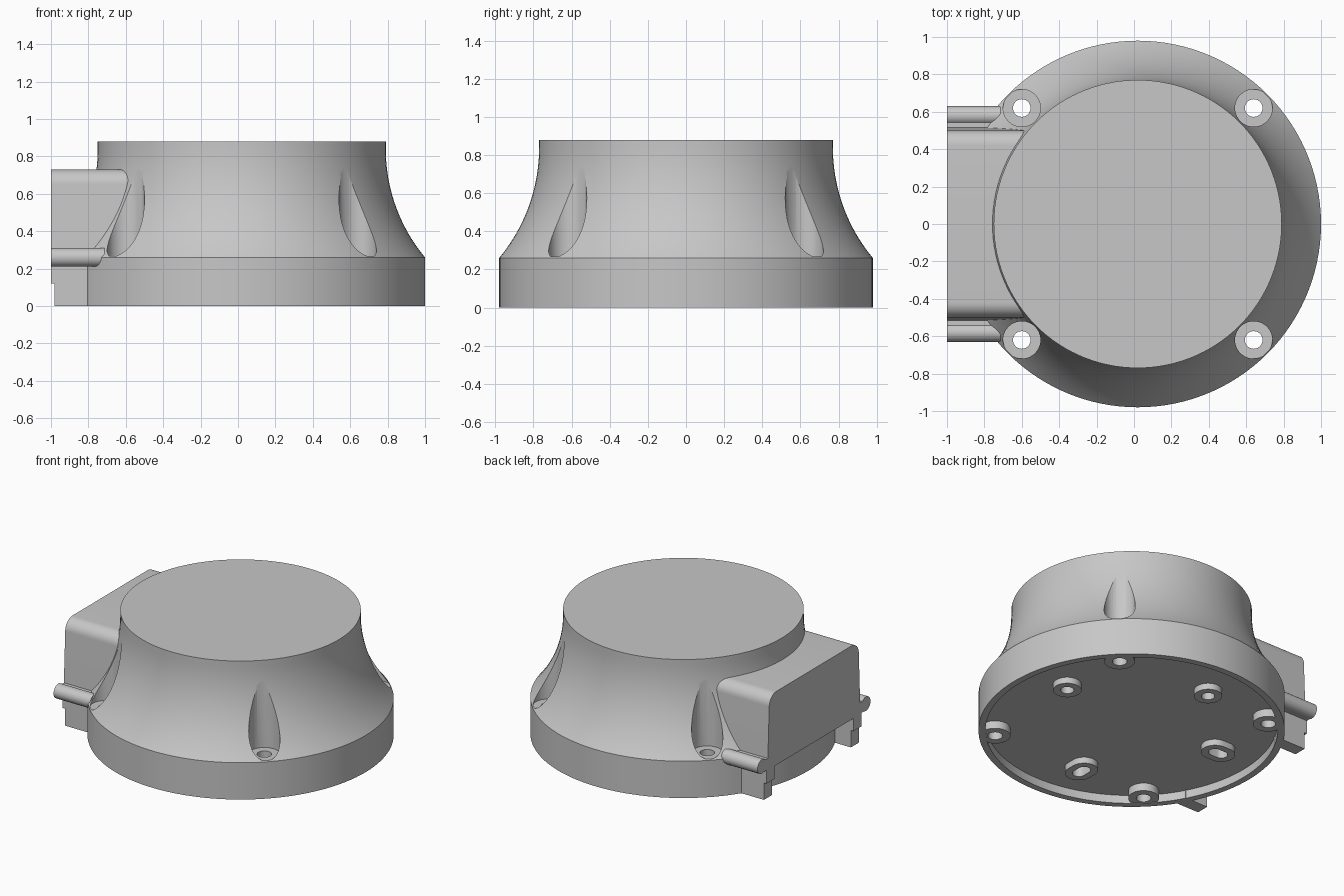
import bpy, bmesh
from math import sin, cos, pi, asin, radians

cube = bpy.data.objects.get("Cube")
if cube:
    bpy.data.objects.remove(cube)

grey = bpy.data.materials.new("light grey")
grey.use_nodes = True
grey.diffuse_color = (0.57, 0.57, 0.57, 1)
grey.node_tree.nodes["Principled BSDF"].inputs["Base Color"].default_value = grey.diffuse_color

CX = 0.02            # axis of the round body
BASE_R, NECK_R, RIM_Z, NECK_Z, TOP_Z = 0.98, 0.77, 0.26, 0.84, 0.88
SCREW = 0.62         # screw offset from the axis
FLOOR_Z = 0.058      # depth of the underside recess


def add(name, bm):
    bmesh.ops.recalc_face_normals(bm, faces=bm.faces)
    mesh = bpy.data.meshes.new(name)
    bm.to_mesh(mesh)
    bm.free()
    mesh.materials.append(grey)
    obj = bpy.data.objects.new(name, mesh)
    bpy.context.collection.objects.link(obj)
    return obj


def prism(name, outline, lo, hi, along="z"):
    """Extrude a 2D outline (xy along z, yz along x, or xz along y)."""
    place = {"z": lambda a, b, c: (a, b, c),
             "x": lambda a, b, c: (c, a, b),
             "y": lambda a, b, c: (a, c, b)}[along]
    bm = bmesh.new()
    ends = [[bm.verts.new(place(a, b, h)) for a, b in outline] for h in (lo, hi)]
    for ring in ends:
        bm.faces.new(ring)
    n = len(outline)
    for i in range(n):
        j = (i + 1) % n
        bm.faces.new((ends[0][i], ends[0][j], ends[1][j], ends[1][i]))
    return add(name, bm)


def arc(cx, cy, r, start, end, n):
    return [(cx + r * cos(radians(start + (end - start) * i / n)),
             cy + r * sin(radians(start + (end - start) * i / n))) for i in range(n + 1)]


def circle(cx, cy, r, n=40):
    return arc(cx, cy, r, 0, 360, n)[:-1]


def slot(cx, cy, r, half, along_y):
    """Rounded slot outline, lying along x or y."""
    pts = arc(half, 0, r, -90, 90, 16) + arc(-half, 0, r, 90, 270, 16)
    return [(cx - b, cy + a) if along_y else (cx + a, cy + b) for a, b in pts]


def boolean(target, tool, operation):
    mod = target.modifiers.new(operation.lower(), "BOOLEAN")
    mod.operation, mod.object, mod.solver = operation, tool, "EXACT"
    bpy.context.view_layer.objects.active = target
    bpy.ops.object.modifier_apply(modifier=mod.name)
    bpy.data.objects.remove(tool)


# Flared round body with a shallow recess underneath
drop, flare = NECK_Z - RIM_Z, BASE_R - NECK_R
sweep = (drop ** 2 + flare ** 2) / (2 * flare)
steep = asin(drop / sweep)
profile = [(0, FLOOR_Z), (0.935, FLOOR_Z), (0.935, 0), (BASE_R, 0)]
for i in range(21):
    t = steep * (1 - i / 20)
    profile.append((NECK_R + sweep * (1 - cos(t)), NECK_Z - sweep * sin(t)))
profile += [(NECK_R, TOP_Z), (0, TOP_Z)]
bm = bmesh.new()
verts = [bm.verts.new((CX + r, 0, z)) for r, z in profile]
edges = [bm.edges.new(pair) for pair in zip(verts, verts[1:])]
bmesh.ops.spin(bm, geom=verts + edges, cent=(CX, 0, 0), axis=(0, 0, 1),
               angle=2 * pi, steps=120, use_merge=True)
bmesh.ops.remove_doubles(bm, verts=bm.verts, dist=0.0001)
body = add("body", bm)

# Corner screw bosses, vertical pockets and through holes
for sx in (-1, 1):
    for sy in (-1, 1):
        x, y = CX + sx * SCREW, sy * SCREW
        boolean(body, prism("boss", circle(x, y, 0.098), 0.003, 0.16), "UNION")
        boolean(body, prism("pocket", circle(x, y, 0.1), 0.267, 1), "DIFFERENCE")
        boolean(body, prism("screw_hole", circle(x, y, 0.047), -0.1, 0.4), "DIFFERENCE")

# Standoffs under the floor: two round, two slotted
for x, y, half, along_y in ((0.63, 0.11, 0, False), (-0.63, 0.11, 0.025, False),
                            (-0.11, 0.63, 0, True), (-0.11, -0.63, 0.025, True)):
    x += CX
    boolean(body, prism("standoff", slot(x, y, 0.09, half + 0.001, along_y), 0.014, 0.14), "UNION")
    boolean(body, prism("standoff_hole", slot(x, y, 0.042, half + 0.001, along_y), -0.1, 0.16),
            "DIFFERENCE")
parts = [body]

# Side housing with slightly drafted walls and rounded upper edges
half_outline = [(0.518, 0.21)] + arc(0.42, 0.65, 0.08, 0, 90, 10)
outline = half_outline + [(-y, z) for y, z in reversed(half_outline)]
parts.append(prism("side_housing", outline, -1, -0.5, "x"))

# Round rails on short webs, and feet, on both sides of the housing
foot = [(-0.98, 0), (-0.8, 0), (-0.8, 0.23), (-1, 0.23), (-1, 0.12), (-0.98, 0.12)]
for side, s in (("left", -1), ("right", 1)):
    rail = [(0.5, 0.215)] + arc(0.58, 0.26, 0.05, -115, 140, 24) + [(0.5, 0.292)]
    parts.append(prism(side + "_rail", [(s * y, z) for y, z in rail], -1, -0.715, "x"))
    parts.append(prism(side + "_foot", foot, s * 0.44, s * 0.53, "y"))

# Smooth curved faces, keep edges sharp
bpy.ops.object.select_all(action="DESELECT")
for obj in parts:
    obj.select_set(True)
bpy.context.view_layer.objects.active = body
bpy.ops.object.shade_smooth_by_angle(angle=radians(25))
